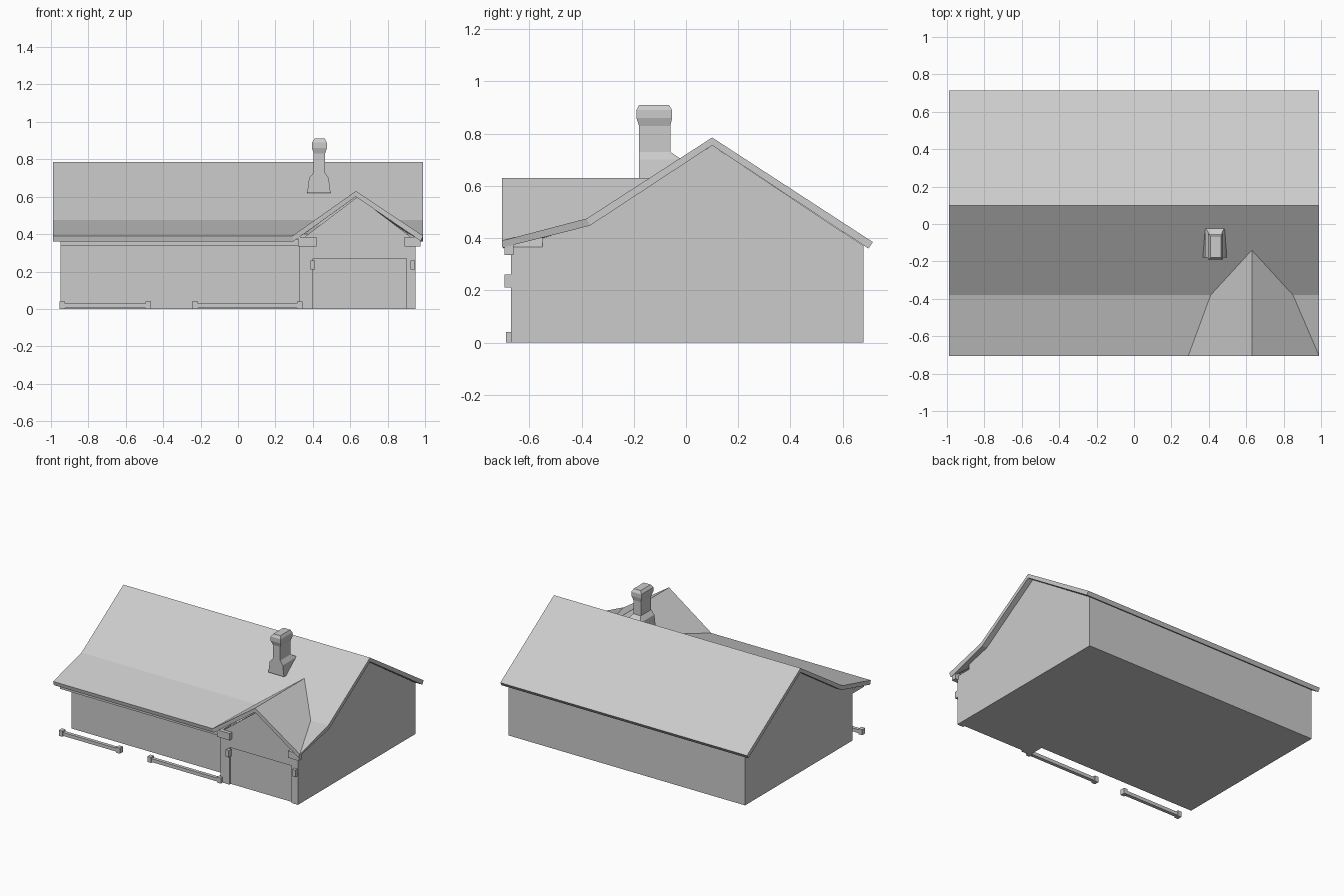
import bpy, bmesh
from mathutils import Vector

if "Cube" in bpy.data.objects:
    bpy.data.objects.remove(bpy.data.objects["Cube"])


def make_object(name, verts, faces):
    mesh = bpy.data.meshes.new(name)
    mesh.from_pydata(verts, [], faces)
    bm = bmesh.new()
    bm.from_mesh(mesh)
    bmesh.ops.recalc_face_normals(bm, faces=bm.faces)
    bm.to_mesh(mesh)
    bm.free()
    obj = bpy.data.objects.new(name, mesh)
    bpy.context.collection.objects.link(obj)
    return obj


def loft(name, rings):
    n = len(rings[0])
    verts = [p for r in rings for p in r]
    faces = [tuple(range(n)), tuple(range(len(verts) - n, len(verts)))]
    for k in range(len(rings) - 1):
        for i in range(n):
            j = (i + 1) % n
            faces.append((k * n + i, k * n + j, (k + 1) * n + j, (k + 1) * n + i))
    return make_object(name, verts, faces)


def rect(x0, x1, y0, y1, z):
    return [(x0, y0, z), (x1, y0, z), (x1, y1, z), (x0, y1, z)]


def box(name, x, y, z):
    return loft(name, [rect(*x, *y, z[0]), rect(*x, *y, z[1])])


def extrude_y(name, profile, y0, y1):
    return loft(name, [[(x, y, z) for x, z in profile] for y in (y0, y1)])


# Main house body: side profile under the roof
side = [(-0.55, 0), (0.68, 0), (0.68, 0.37), (0.1, 0.755), (-0.38, 0.45), (-0.55, 0.40)]
loft("house_walls", [[(x, y, z) for y, z in side] for x in (-0.95, 0.95)])

# Garage front wing: gabled wall with door opening, and core behind it
gable = [(0.95, 0), (0.95, 0.365), (0.64, 0.60), (0.33, 0.365), (0.33, 0)]
opening = [(0.40, 0), (0.40, 0.27), (0.90, 0.27), (0.90, 0)]
extrude_y("garage_front_wall", gable + opening, -0.67, -0.655)
extrude_y("garage_core", gable, -0.655, -0.55)

# One-piece roof sheet with kinked front slope and cross gable, given thickness
P = {
    "back_l": (-0.99, 0.715, 0.385), "back_r": (0.99, 0.715, 0.385),
    "ridge_l": (-0.99, 0.1, 0.785), "ridge_r": (0.99, 0.1, 0.785),
    "kink_l": (-0.99, -0.38, 0.475), "kink_r": (0.99, -0.38, 0.475),
    "eave_l": (-0.99, -0.705, 0.39), "eave_r": (0.99, -0.705, 0.39),
    "val_l": (0.41, -0.38, 0.475), "val_r": (0.85, -0.38, 0.475),
    "foot": (0.29, -0.705, 0.39),
    "gab_f": (0.63, -0.705, 0.63), "gab_b": (0.63, -0.14, 0.63),
}
panels = [
    "back_l back_r ridge_r ridge_l",
    "ridge_l ridge_r kink_r val_r gab_b val_l kink_l",
    "kink_l val_l foot eave_l",
    "val_r kink_r eave_r",
    "gab_f gab_b val_l foot",
    "gab_f gab_b val_r eave_r",
]
keys = list(P)
faces = []
for panel in panels:
    f = [keys.index(k) for k in panel.split()]
    a, b, c = (Vector(P[keys[i]]) for i in f[:3])
    if (b - a).cross(c - a).z < 0:
        f.reverse()
    faces.append(f)
roof_mesh = bpy.data.meshes.new("roof")
roof_mesh.from_pydata(list(P.values()), [], faces)
roof = bpy.data.objects.new("roof", roof_mesh)
bpy.context.collection.objects.link(roof)
solid = roof.modifiers.new("thickness", 'SOLIDIFY')
solid.thickness = 0.03
solid.offset = -1

# Porch soffit beam under the front eave
box("porch_soffit", (-0.95, 0.33), (-0.685, -0.54), (0.34, 0.372))

# Eave returns and small wall lamps beside the garage door
for tag, x0, x1, lamp_x in (("left", 0.32, 0.42, 0.40), ("right", 0.89, 0.975, 0.935)):
    box("eave_return_" + tag, (x0, x1), (-0.695, -0.66), (0.335, 0.385))
    box("wall_lamp_" + tag, (lamp_x - 0.012, lamp_x + 0.012), (-0.695, -0.665), (0.21, 0.26))

# Low kerb rails with end blocks, either side of the entry gap
for tag, x0, x1 in (("left", -0.94, -0.48), ("right", -0.23, 0.33)):
    box("porch_rail_" + tag, (x0, x1), (-0.685, -0.66), (0.005, 0.03))
    for end, xe in (("a", x0), ("b", x1)):
        box(f"rail_end_{tag}_{end}", (xe - 0.015, xe + 0.015),
            (-0.69, -0.655), (0.0, 0.04))

# Chimney with flared foot and wider cap
sections = [
    (0.37, 0.495, -0.18, 0.01, 0.62), (0.38, 0.485, -0.18, -0.015, 0.70),
    (0.405, 0.465, -0.18, -0.06, 0.73), (0.405, 0.465, -0.18, -0.06, 0.83),
    (0.395, 0.475, -0.19, -0.053, 0.86), (0.395, 0.475, -0.19, -0.053, 0.89),
    (0.41, 0.465, -0.18, -0.065, 0.91),
]
loft("chimney", [rect(*s) for s in sections])
